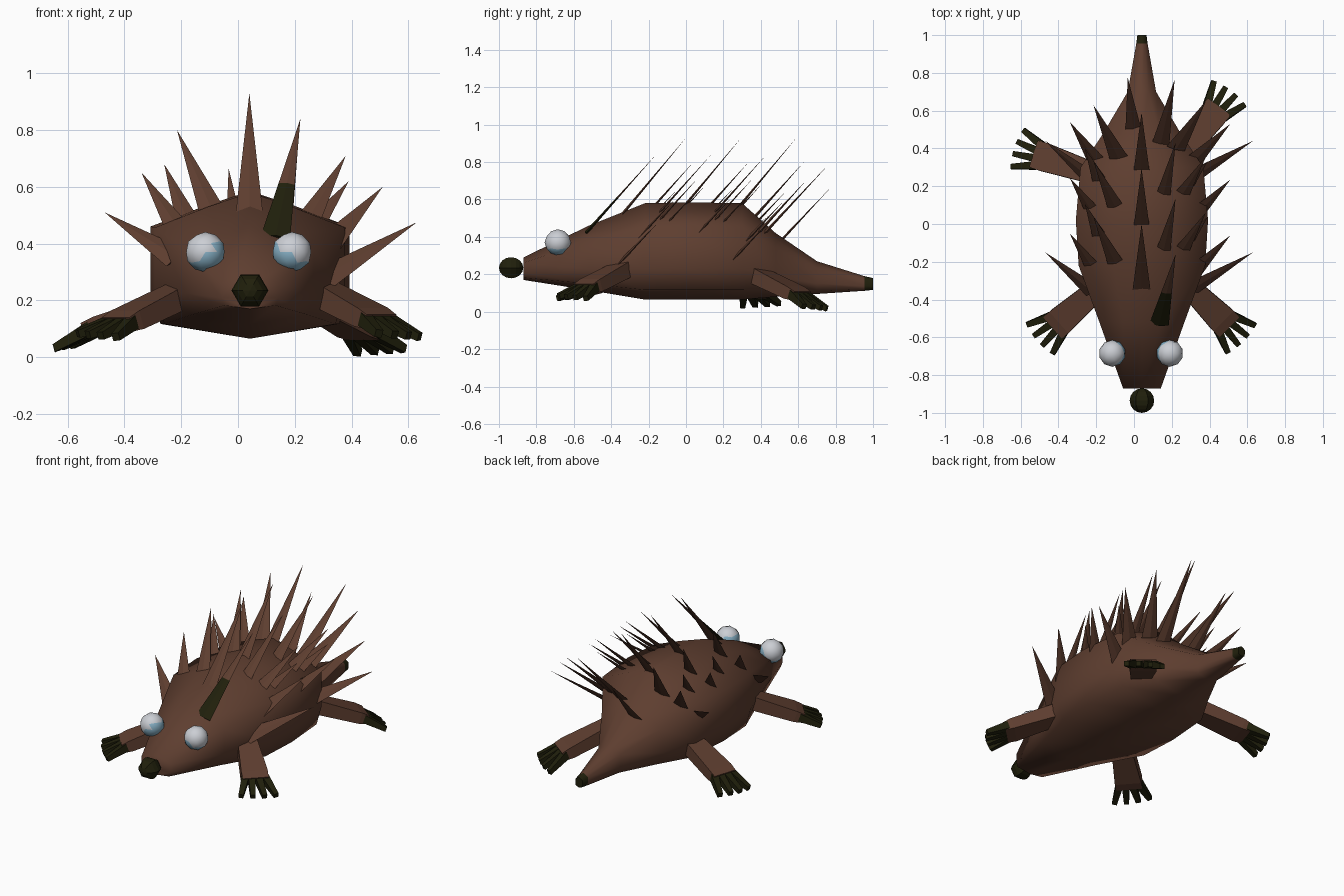
import bpy, bmesh, math
from mathutils import Vector

if "Cube" in bpy.data.objects:
    bpy.data.objects.remove(bpy.data.objects["Cube"])


def material(name, rgb):
    m = bpy.data.materials.new(name)
    m.diffuse_color = (*rgb, 1)
    m.use_nodes = True
    m.node_tree.nodes["Principled BSDF"].inputs["Base Color"].default_value = m.diffuse_color
    return m


BROWN = material("brown", (0.112, 0.048, 0.029))
DARK = material("dark_olive", (0.0145, 0.014, 0.0035))
WHITE = material("eye_white", (0.60, 0.62, 0.66))
BLUE = material("eye_blue", (0.25, 0.45, 0.58))
CX = 0.042  # body centre line


def finish(bm, name, mats):
    bmesh.ops.recalc_face_normals(bm, faces=bm.faces)
    me = bpy.data.meshes.new(name)
    bm.to_mesh(me)
    bm.free()
    for m in mats:
        me.materials.append(m)
    ob = bpy.data.objects.new(name, me)
    bpy.context.collection.objects.link(ob)
    return ob


def loft(bm, rings, colours=None):
    """Skin a list of point rings and cap both ends."""
    loops = [[bm.verts.new(p) for p in r] for r in rings]
    n = len(loops[0])
    for k, (a, b) in enumerate(zip(loops, loops[1:])):
        for i in range(n):
            f = bm.faces.new((a[i], a[(i + 1) % n], b[(i + 1) % n], b[i]))
            f.material_index = colours[k] if colours else 0
    for k, loop in ((0, loops[0]), (-1, loops[-1])):
        bm.faces.new(loop).material_index = colours[k] if colours else 0


# Body: one cross-section scaled along y, ending in a dark tail tip
half = [(0, 1), (0.45, 0.9), (1, 0.76), (1, 0.32), (0.9, 0.1), (0, 0)]
section = half + [(-u, v) for u, v in half[-2:0:-1]]
stations = [  # y, half width, bottom, top
    (-0.87, 0.10, 0.17, 0.29), (-0.52, 0.225, 0.115, 0.46),
    (-0.22, 0.335, 0.065, 0.58), (0.02, 0.35, 0.065, 0.585),
    (0.30, 0.325, 0.065, 0.58), (0.48, 0.205, 0.08, 0.42),
    (0.70, 0.075, 0.095, 0.27), (0.955, 0.03, 0.112, 0.19),
    (1.0, 0.024, 0.117, 0.18)]
bm = bmesh.new()
loft(bm, [[(CX + u * w, y, lo + v * (hi - lo)) for u, v in section]
          for y, w, lo, hi in stations], [0] * 7 + [1])
body = finish(bm, "body", [BROWN, DARK])
bpy.context.view_layer.objects.active = body
body.select_set(True)
bpy.ops.object.shade_smooth_by_angle(angle=math.radians(72))
body.select_set(False)


# Spikes: thin diamond blades, all leaning back in parallel planes
LEAN = Vector((0, -0.77, 0.64))


def spike(bm, base, tip, dark_base=False):
    base, tip = Vector(base), Vector(tip)
    d = (tip - base).normalized()
    wide = d.cross(LEAN).normalized()
    thin = d.cross(wide)
    start = base - d * 0.05

    def ring(t):
        c, s = start.lerp(tip, t), 1 - t
        return [c + wide * 0.052 * s, c + thin * 0.009 * s,
                c - wide * 0.052 * s, c - thin * 0.009 * s]
    loft(bm, [ring(0), ring(0.45), ring(0.995)], [int(dark_base), 0])


fan = [  # base, tip of the front row
    ((-0.25, -0.33, 0.37), (-0.47, -0.15, 0.51)),
    ((-0.21, -0.24, 0.45), (-0.34, -0.05, 0.65)),
    ((-0.09, -0.22, 0.51), (-0.215, 0.04, 0.80)),
    ((0.04, -0.35, 0.51), (0.04, 0.0, 0.93)),
    ((0.14, -0.50, 0.46), (0.22, -0.16, 0.84)),
    ((0.24, -0.16, 0.47), (0.38, 0.06, 0.71)),
    ((0.33, -0.24, 0.41), (0.51, -0.06, 0.60)),
    ((0.34, -0.32, 0.30), (0.63, -0.15, 0.475))]
between = [  # shorter spikes set between the rows
    ((-0.17, -0.24, 0.46), (-0.26, -0.04, 0.68)),
    ((0.25, -0.28, 0.44), (0.39, -0.11, 0.62))]
bm = bmesh.new()
for row in range(3):
    shift = Vector((0, 0.295 * row, 0))
    for k, (b, t) in enumerate(fan):
        if row == 1 and k in (0, 7):  # middle row has no lowest spikes
            continue
        spike(bm, Vector(b) + shift, Vector(t) + shift, row == 0 and k == 4)
    if row < 2:
        for b, t in between:
            s = shift + Vector((0, 0.147, 0))
            spike(bm, Vector(b) + s, Vector(t) + s)
spike(bm, (0.0, 0.47, 0.34), (-0.033, 0.775, 0.665))
spike(bm, (0.14, 0.42, 0.42), (0.215, 0.765, 0.79))
finish(bm, "spikes", [BROWN, DARK])


# Legs: flat boxes widening toward the foot, each with four fanned claws
def leg(name, hip, foot, tip_z):
    hip, foot = Vector(hip), Vector(foot)
    d = (foot - hip).normalized()
    side = d.cross(Vector((0, 0, 1))).normalized()
    up = side.cross(d)

    def ring(c, w, h, ax=side):
        return [c + ax * w + up * h, c - ax * w + up * h,
                c - ax * w - up * h, c + ax * w - up * h]
    bm = bmesh.new()
    loft(bm, [ring(hip, 0.055, 0.042), ring(foot - d * 0.05, 0.076, 0.034),
              ring(foot, 0.074, 0.026)])
    finish(bm, name + "_leg", [BROWN])

    bm = bmesh.new()
    flat = Vector((d.x, d.y, 0)).normalized()
    for k in (-1.5, -0.5, 0.5, 1.5):
        start = foot + side * 0.038 * k - d * 0.02
        reach = 0.115 - 0.012 * abs(k)
        tip = foot + side * 0.068 * k + flat * reach
        tip.z = tip_z + 0.012 + 0.004 * k
        across = (tip - start).cross(up).normalized()
        loft(bm, [ring(start, 0.021, 0.024, across),
                  ring(tip, 0.014, 0.014, across)])
    finish(bm, name + "_claws", [DARK])


leg("front_left", (-0.18, -0.33, 0.23), (-0.425, -0.545, 0.115), 0.065)
leg("front_right", (0.29, -0.33, 0.23), (0.50, -0.54, 0.125), 0.065)
leg("hind_left", (-0.19, 0.26, 0.20), (-0.525, 0.37, 0.095), 0.025)
leg("hind_right", (0.26, 0.37, 0.20), (0.445, 0.615, 0.085), 0.01)

# Nose: six-sided ball facing forward
bpy.ops.mesh.primitive_uv_sphere_add(
    segments=6, ring_count=8, radius=0.065, location=(CX, -0.935, 0.235),
    rotation=(math.pi / 2, math.pi / 6, 0))
nose = bpy.context.object
nose.name = "nose"
nose.data.materials.append(DARK)

# Eyes: low-poly white balls, blue on the lower inner side
for name, x, inward in (("left_eye", -0.115, 1), ("right_eye", 0.19, -1)):
    bpy.ops.mesh.primitive_ico_sphere_add(
        subdivisions=2, radius=0.071, location=(x, -0.685, 0.37))
    eye = bpy.context.object
    eye.name = name
    eye.data.materials.append(WHITE)
    eye.data.materials.append(BLUE)
    toward = Vector((0.6 * inward, 0.05, -0.75))
    for p in eye.data.polygons:
        p.use_smooth = True
        p.material_index = int(p.normal.dot(toward) > 0.05)
